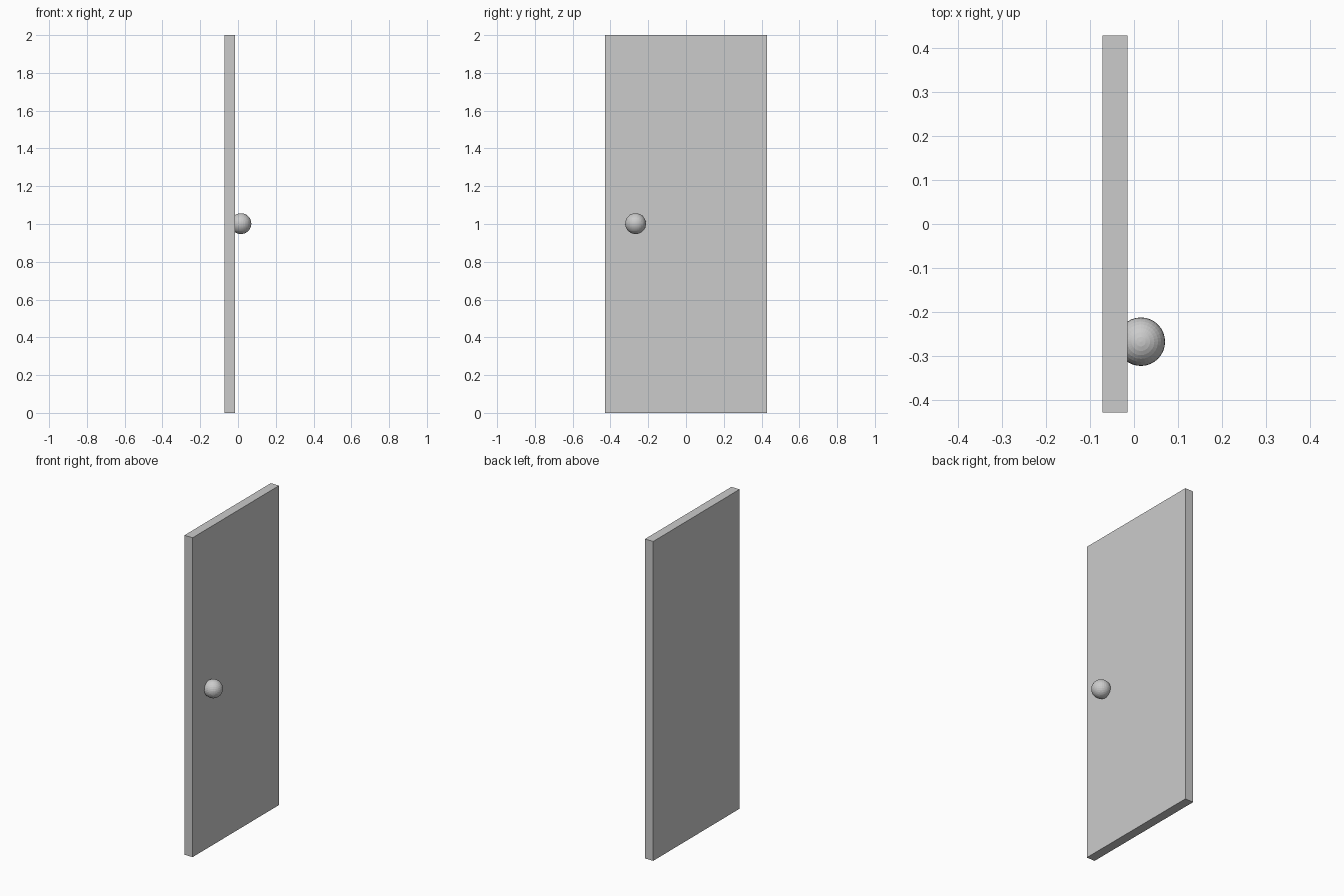
import bpy

if "Cube" in bpy.data.objects:
    bpy.data.objects.remove(bpy.data.objects["Cube"])

# Door panel: thin flat slab standing on the ground
bpy.ops.mesh.primitive_cube_add(size=1, location=(-0.0435, 0, 1))
door = bpy.context.object
door.name = "door_panel"
door.scale = (0.057, 0.855, 2.0)
bpy.ops.object.transform_apply(location=False, rotation=False, scale=True)

# Round knob partly sunk into the +x face
bpy.ops.mesh.primitive_uv_sphere_add(segments=32, ring_count=16, radius=0.055,
                                     location=(0.0155, -0.267, 1.002))
bpy.context.object.name = "door_knob"
